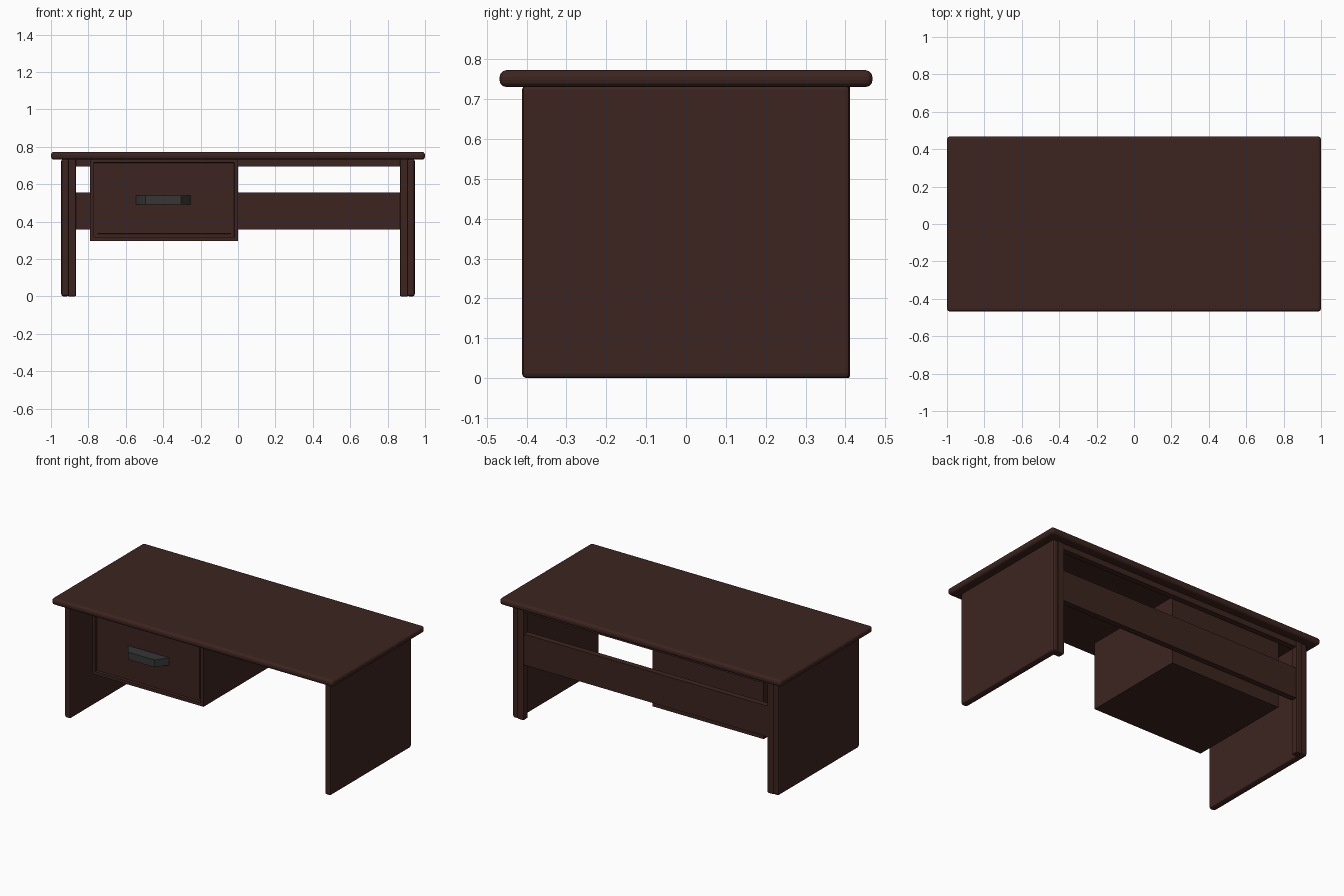
import bpy, bmesh
from mathutils import Matrix, Vector

if "Cube" in bpy.data.objects:
    bpy.data.objects.remove(bpy.data.objects["Cube"])


def material(name, rgb):
    m = bpy.data.materials.new(name)
    m.diffuse_color = (*rgb, 1)
    m.use_nodes = True
    m.node_tree.nodes["Principled BSDF"].inputs["Base Color"].default_value = m.diffuse_color
    return m


wood = material("dark_wood", (0.046, 0.018, 0.014))
metal = material("dark_metal", (0.035, 0.037, 0.036))


def finish(name, bm, mat):
    bmesh.ops.recalc_face_normals(bm, faces=bm.faces)
    me = bpy.data.meshes.new(name)
    bm.to_mesh(me)
    bm.free()
    me.materials.append(mat)
    ob = bpy.data.objects.new(name, me)
    bpy.context.collection.objects.link(ob)
    return ob


def box_mesh(lo, hi):
    lo, hi = Vector(lo), Vector(hi)
    bm = bmesh.new()
    bmesh.ops.create_cube(bm, size=1, matrix=Matrix.Translation((lo + hi) / 2)
                          @ Matrix.Diagonal((*(hi - lo), 1)))
    return bm


def box(name, lo, hi, bevel=0, segments=2):
    ob = finish(name, box_mesh(lo, hi), wood)
    if bevel:
        mod = ob.modifiers.new("rounded_edges", "BEVEL")
        mod.width, mod.segments = bevel, segments
    return ob


# rounded table top
box("table_top", (-1, -0.468, 0.731), (1, 0.468, 0.773), 0.017, 3)

# side panels with a post behind each one
for side, s in (("left", -1), ("right", 1)):
    def span(a, b):
        return sorted((s * a, s * b))
    a, b = span(0.903, 0.945)
    box(side + "_side_panel", (a, -0.412, 0), (b, 0.412, 0.735), 0.012)
    a, b = span(0.866, 0.91)
    box(side + "_back_post", (a, 0.367, 0), (b, 0.412, 0.735), 0.006)

# back rail and modesty panel
box("back_top_rail", (-0.87, 0.37, 0.695), (0.87, 0.408, 0.735))
box("modesty_panel", (-0.87, 0.37, 0.357), (0.87, 0.408, 0.555))

# drawer box with a framed, recessed front
bm = box_mesh((-0.79, -0.35, 0.297), (0, 0.34, 0.735))
front = min(bm.faces, key=lambda f: f.calc_center_median().y)
bmesh.ops.inset_region(bm, faces=[front], thickness=0.028)
bmesh.ops.inset_region(bm, faces=[front], thickness=0.002, depth=-0.018)
bmesh.ops.inset_region(bm, faces=[front], thickness=0.023)
bmesh.ops.inset_region(bm, faces=[front], thickness=0.001, depth=0.004)
finish("drawer", bm, wood)

# trapezoid drawer handle
profile = [(-0.55, -0.33), (-0.495, -0.41), (-0.305, -0.41), (-0.25, -0.33)]
bm = bmesh.new()
face = bm.faces.new([bm.verts.new((x, y, 0.492)) for x, y in profile])
ext = bmesh.ops.extrude_face_region(bm, geom=[face])["geom"]
bmesh.ops.translate(bm, vec=(0, 0, 0.047),
                    verts=[v for v in ext if isinstance(v, bmesh.types.BMVert)])
finish("drawer_handle", bm, metal)
